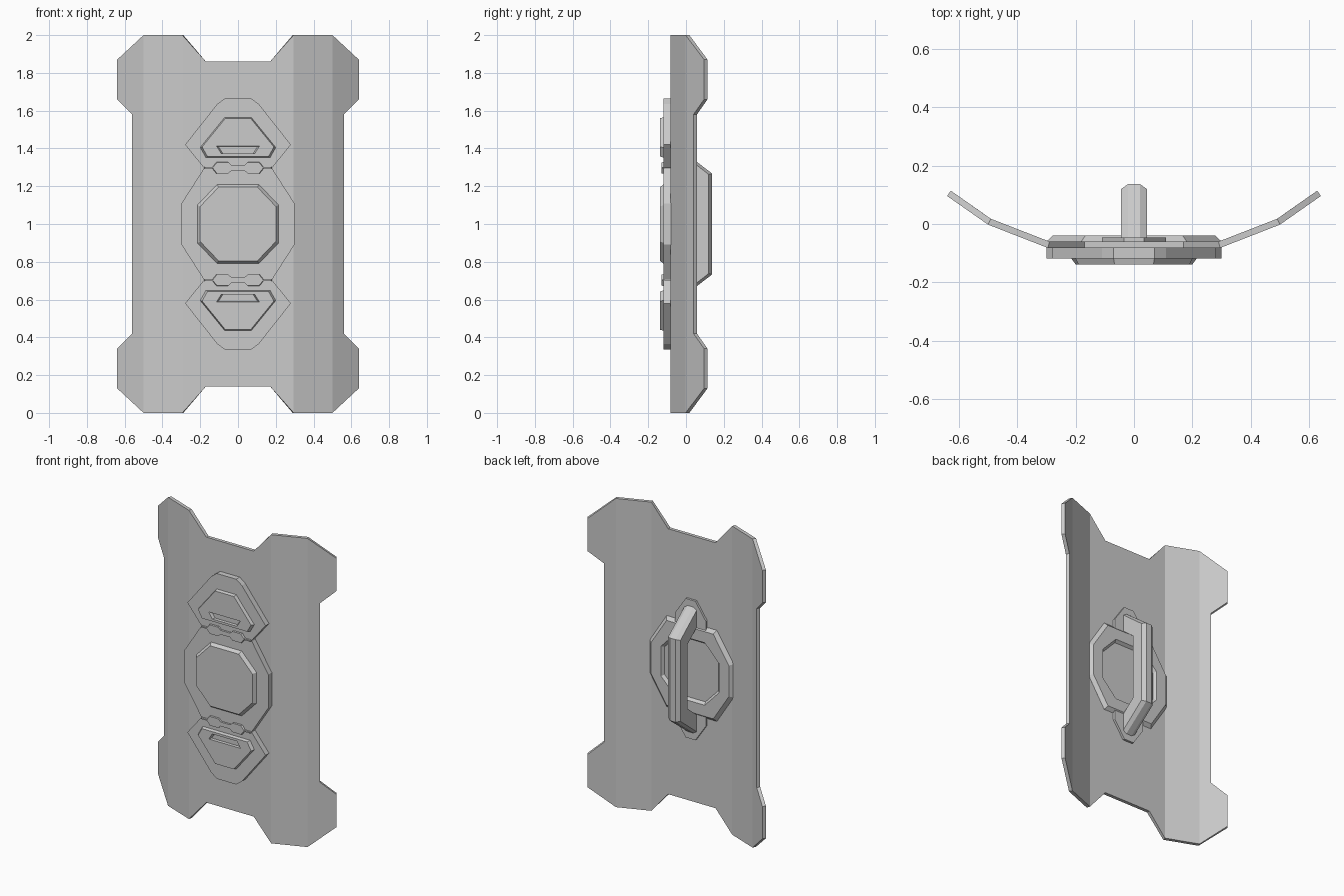
import bpy, bmesh
from mathutils import Vector

cube = bpy.data.objects.get("Cube")
if cube:
    bpy.data.objects.remove(cube, do_unlink=True)

grey = bpy.data.materials.new("plain_grey")
grey.use_nodes = True
COLOUR = (0.6, 0.6, 0.6, 1)
grey.diffuse_color = COLOUR
grey.node_tree.nodes["Principled BSDF"].inputs["Base Color"].default_value = COLOUR


def make_object(name, bm):
    bmesh.ops.recalc_face_normals(bm, faces=bm.faces)
    mesh = bpy.data.meshes.new(name)
    bm.to_mesh(mesh)
    bm.free()
    mesh.materials.append(grey)
    obj = bpy.data.objects.new(name, mesh)
    bpy.context.collection.objects.link(obj)
    return obj


def apply_modifiers(obj):
    graph = bpy.context.evaluated_depsgraph_get()
    mesh = bpy.data.meshes.new_from_object(obj.evaluated_get(graph))
    obj.modifiers.clear()
    obj.data = mesh


def cut(obj, cutter):
    mod = obj.modifiers.new("cut", "BOOLEAN")
    mod.operation = "DIFFERENCE"
    mod.solver = "EXACT"
    mod.object = cutter
    apply_modifiers(obj)
    bpy.data.objects.remove(cutter, do_unlink=True)


def both_sides(half):
    """Close a right-hand outline, listed top to bottom, by mirroring it in x."""
    return half + [(-x, z) for x, z in reversed(half)]


def both_ends(quarter):
    """Mirror a quarter outline (z measured from its own middle) in z and x."""
    return both_sides(quarter + [(x, -z) for x, z in reversed(quarter)])


def plate(name, outline, layers, z=1.0, flip=1):
    """Loft an x-z outline through (y, scale) layers; scale is about its middle."""
    zs = [p[1] for p in outline]
    mid = (min(zs) + max(zs)) / 2
    bm = bmesh.new()
    loops = [[bm.verts.new((px * s, y, z + flip * (mid + (pz - mid) * s)))
              for px, pz in outline] for y, s in layers]
    n = len(outline)
    for a, b in zip(loops, loops[1:]):
        for i in range(n):
            j = (i + 1) % n
            bm.faces.new((a[i], a[j], b[j], b[i]))
    bm.faces.new(loops[0])
    bm.faces.new(loops[-1])
    return make_object(name, bm)


# Shield body: flat outline, cut at the bends, folded back, then thickened
FRONT, BACK, BEND, OUTER = -0.082, -0.06, 0.295, 0.5
outline = both_ends([(0.17, 0.86), (BEND, 1.0), (OUTER, 1.0), (0.64, 0.87),
                     (0.64, 0.66), (0.56, 0.58)])
bm = bmesh.new()
bm.faces.new([bm.verts.new((x, 0, z + 1)) for x, z in outline])
for x in (-OUTER, -BEND, BEND, OUTER):
    bmesh.ops.bisect_plane(bm, geom=bm.verts[:] + bm.edges[:] + bm.faces[:], dist=1e-4,
                           plane_co=(x, 0, 0), plane_no=(1, 0, 0))
for v in bm.verts:
    a = abs(v.co.x)
    v.co.y = FRONT + max(0, min(a, OUTER) - BEND) * 0.39 + max(0, a - OUTER) * 0.7
shield = make_object("shield_body", bm)
if shield.data.polygons[0].normal.y > 0:
    shield.data.flip_normals()
solid = shield.modifiers.new("thickness", "SOLIDIFY")
solid.thickness = FRONT * -1 + BACK
solid.offset = -1
solid.use_even_offset = True
apply_modifiers(shield)

# Front centre disc with raised boss
FACE, TOP = -0.118, -0.138
octagon = both_ends([(0.18, 0.295), (0.3, 0.108)])
boss = both_ends([(0.11, 0.21), (0.215, 0.1)])
plate("front_disc", octagon, [(BACK - 0.01, 1), (FACE, 1)])
plate("front_boss", boss, [(FACE + 0.005, 1), (FACE, 1), (TOP, 0.93)])

# Upper and lower wings, wedges with slots, and clasps
wing = both_sides([(0.07, 0.665), (0.11, 0.635), (0.28, 0.42), (0.18, 0.297)])
wedge = both_sides([(0.07, 0.565), (0.2, 0.405), (0.17, 0.352)])
slot = both_sides([(0.115, 0.412), (0.09, 0.372)])
clasp = both_ends([(0.035, 0.014), (0.052, 0.03), (0.115, 0.03), (0.135, 0.004), (0.18, 0.004)])
for side, flip in (("upper", 1), ("lower", -1)):
    plate(side + "_wing", wing, [(BACK - 0.01, 1), (FACE, 1)], flip=flip)
    piece = plate(side + "_wedge", wedge, [(FACE + 0.005, 1), (FACE, 1), (TOP, 0.95)], flip=flip)
    cut(piece, plate("slot_cutter", slot, [(FACE - 0.002, 0.9), (TOP - 0.01, 1.03)], flip=flip))
    plate(side + "_clasp", clasp, [(FACE + 0.005, 1), (FACE - 0.006, 1), (FACE - 0.012, 0.97)],
          z=1 + flip * 0.297)

# Back ring with a recessed middle, and the tab it sits on
ring = plate("back_ring", octagon, [(BACK - 0.005, 1), (BACK, 1), (-0.04, 0.93)])
cut(ring, plate("recess_cutter", boss, [(BACK + 0.002, 0.9), (-0.03, 1.0)]))
for side, flip in (("upper", 1), ("lower", -1)):
    tab = both_sides([(0.035, 0.45), (0.11, 0.34), (0.11, 0.28)])
    plate(side + "_back_tab", tab, [(BACK - 0.005, 1), (-0.046, 1)], flip=flip)

# Grip: a bar on two slanted legs, chamfered along its outside
outside = [(-0.055, 0.415), (0.137, 0.268)]
inside = [(-0.055, 0.29), (0.045, 0.21)]
ridge = [(y, z) for y, z in outside]
shoulder = [(-0.055, 0.4), (0.12, 0.262)]


def arch(points):
    return points + [(y, -z) for y, z in reversed(points)]


bm = bmesh.new()
rails = []
for x, pts in ((-0.02, ridge), (0.02, ridge), (0.044, shoulder), (0.044, inside),
               (-0.044, inside), (-0.044, shoulder)):
    rails.append([bm.verts.new(Vector((x, y, z + 1))) for y, z in arch(pts)])
for i, rail in enumerate(rails):
    after = rails[(i + 1) % len(rails)]
    for k in range(3):
        bm.faces.new((rail[k], rail[k + 1], after[k + 1], after[k]))
for k in (0, 3):
    bm.faces.new([rail[k] for rail in rails])
make_object("grip", bm)
